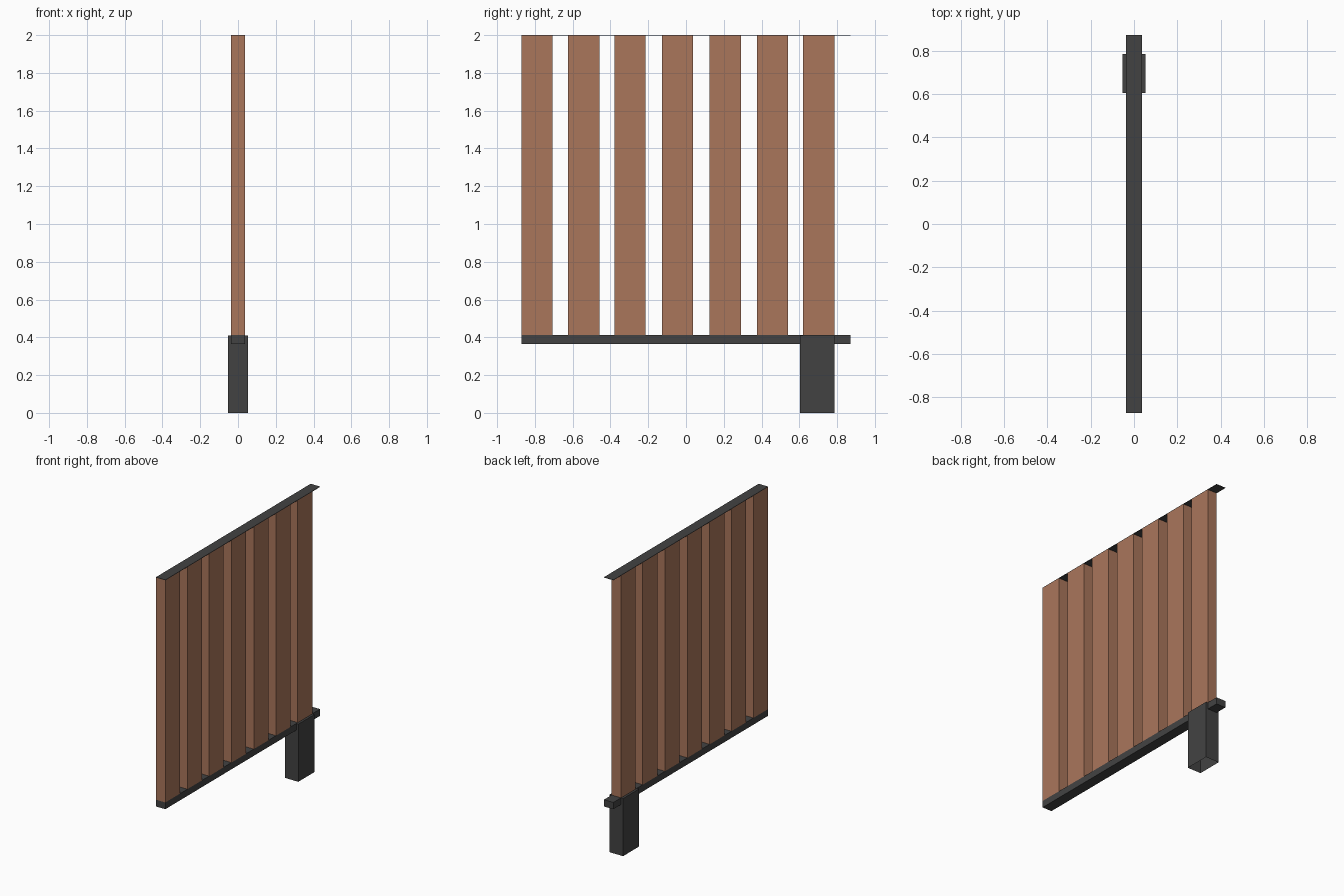
import bpy, bmesh

if "Cube" in bpy.data.objects:
    bpy.data.objects.remove(bpy.data.objects["Cube"])


def material(name, rgb):
    m = bpy.data.materials.new(name)
    m.diffuse_color = (*rgb, 1)
    m.use_nodes = True
    m.node_tree.nodes["Principled BSDF"].inputs["Base Color"].default_value = m.diffuse_color
    return m


wood = material("brown wood", (0.40, 0.18, 0.105))
metal = material("dark grey metal", (0.055, 0.055, 0.055))


def box(name, lo, hi, mat, open_bottom=False):
    bm = bmesh.new()
    bmesh.ops.create_cube(bm, size=1)
    for v in bm.verts:
        v.co = [h if c > 0 else l for c, l, h in zip(v.co, lo, hi)]
    bm.normal_update()
    if open_bottom:
        under = [f for f in bm.faces if f.normal.z < -0.5]
        bmesh.ops.delete(bm, geom=under, context='FACES_ONLY')
    mesh = bpy.data.meshes.new(name)
    bm.to_mesh(mesh)
    bm.free()
    mesh.materials.append(mat)
    ob = bpy.data.objects.new(name, mesh)
    bpy.context.collection.objects.link(ob)
    return ob


HALF_X, HALF_Y = 0.037, 0.872
RAIL_TOP = 0.412

# Thin cap along the top and the rail carrying the slats
box("top_cap", (-HALF_X, -HALF_Y, 1.997), (HALF_X, HALF_Y, 2.0), metal)
box("bottom_rail", (-HALF_X, -HALF_Y, 0.364), (HALF_X, HALF_Y, RAIL_TOP), metal)

# Hollow foot post under one end
box("foot_post", (-0.053, 0.604, 0), (0.053, 0.785, RAIL_TOP - 0.001), metal, open_bottom=True)

# Upright slats, slightly uneven spacing
for i, y in enumerate((-0.872, -0.624, -0.379, -0.127, 0.125, 0.376, 0.620)):
    box(f"slat_{i + 1}", (-HALF_X, y, RAIL_TOP), (HALF_X, y + 0.165, 1.997), wood)
